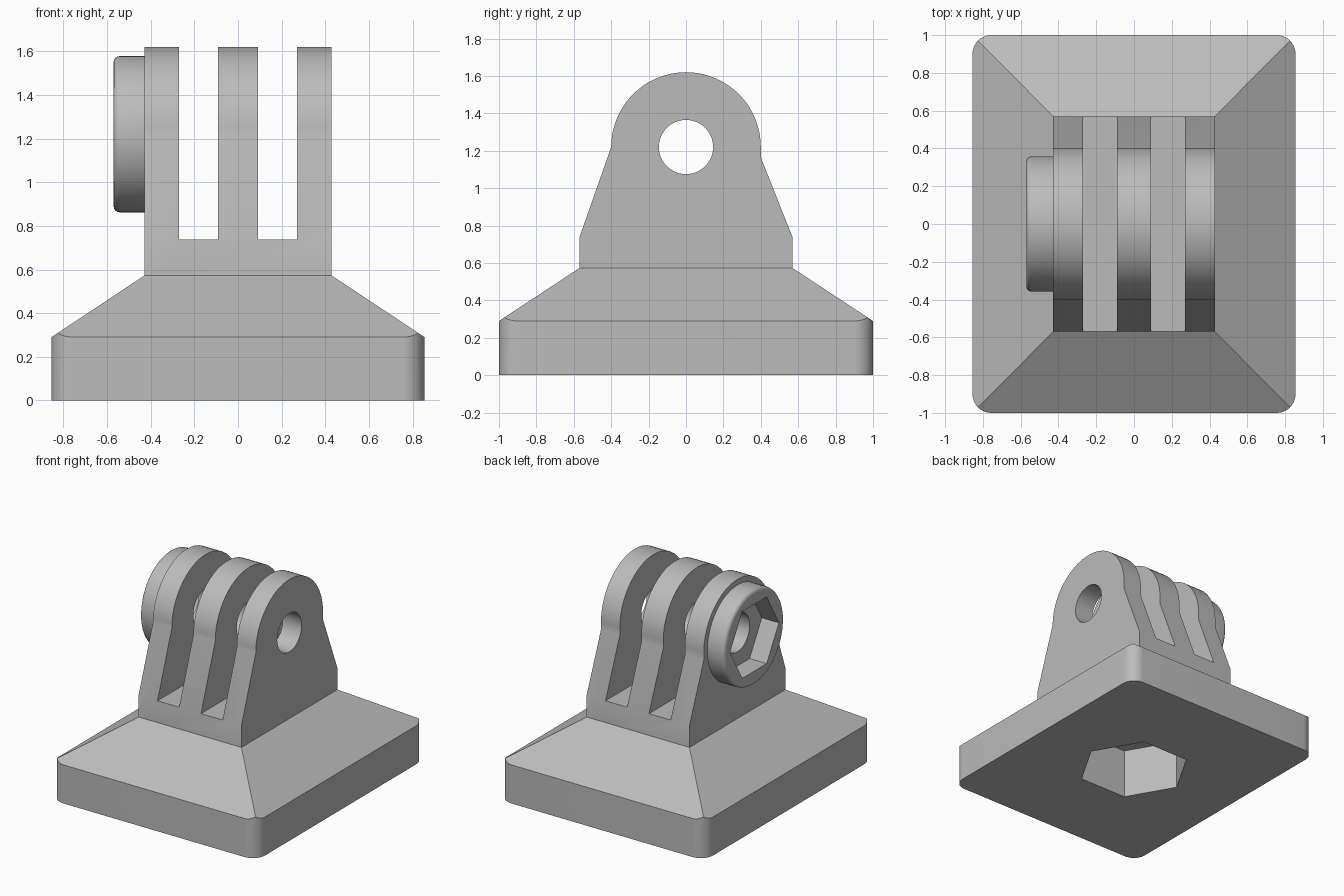
import bpy
import bmesh
from math import cos, sin, pi, radians
from mathutils import Matrix

cube = bpy.data.objects.get("Cube")
if cube:
    bpy.data.objects.remove(cube, do_unlink=True)

grey = bpy.data.materials.new("plain grey")
grey.use_nodes = True
grey.diffuse_color = (0.5, 0.5, 0.5, 1)
grey.node_tree.nodes["Principled BSDF"].inputs["Base Color"].default_value = (0.5, 0.5, 0.5, 1)

AXIS_Z = 1.22      # height of the pivot axis
NECK = 0.573       # where the mount meets the base
SLOT_Z = 0.737     # floor of the slots
FIN_X = 0.428      # half width of the mount


def add_object(name, bm):
    bmesh.ops.recalc_face_normals(bm, faces=bm.faces)
    mesh = bpy.data.meshes.new(name)
    bm.to_mesh(mesh)
    bm.free()
    mesh.materials.append(grey)
    obj = bpy.data.objects.new(name, mesh)
    bpy.context.collection.objects.link(obj)
    return obj


def box(name, size, centre):
    bm = bmesh.new()
    bmesh.ops.create_cube(bm, size=1, matrix=Matrix.Translation(centre) @ Matrix.Diagonal((*size, 1)))
    return add_object(name, bm)


def extrude_x(name, profile, x0, x1):
    """Solid from a (y, z) outline drawn out along x."""
    bm = bmesh.new()
    face = bm.faces.new([bm.verts.new((x0, y, z)) for y, z in profile])
    new = bmesh.ops.extrude_face_region(bm, geom=[face])["geom"]
    moved = [v for v in new if isinstance(v, bmesh.types.BMVert)]
    bmesh.ops.translate(bm, verts=moved, vec=(x1 - x0, 0, 0))
    return add_object(name, bm)


def circle(radius, sides, y=0, z=AXIS_Z):
    return [(y + radius * cos(2 * pi * i / sides), z + radius * sin(2 * pi * i / sides)) for i in range(sides)]


def apply_modifiers(obj):
    bpy.context.view_layer.update()
    deps = bpy.context.evaluated_depsgraph_get()
    mesh = bpy.data.meshes.new_from_object(obj.evaluated_get(deps))
    obj.modifiers.clear()
    obj.data = mesh


def boolean(obj, other, operation="DIFFERENCE"):
    mod = obj.modifiers.new("cut", "BOOLEAN")
    mod.operation, mod.solver, mod.object = operation, "EXACT", other
    apply_modifiers(obj)
    bpy.data.objects.remove(other, do_unlink=True)


def bevel(obj, width, segments, chosen):
    """Round the edges for which chosen(edge) is true."""
    bm = bmesh.new()
    bm.from_mesh(obj.data)
    edges = [e for e in bm.edges if chosen(e)]
    bmesh.ops.bevel(bm, geom=edges, offset=width, segments=segments, profile=0.5, affect="EDGES")
    bm.to_mesh(obj.data)
    bm.free()


# Base: slab with a sloping top, trimmed by a block with rounded corners
bm = bmesh.new()
rings = []
for hx, hy, z in ((0.855, 1, 0), (0.855, 1, 0.29), (FIN_X, 0.57, NECK)):
    rings.append([bm.verts.new((sx * hx, sy * hy, z)) for sx, sy in ((-1, -1), (1, -1), (1, 1), (-1, 1))])
for low, high in zip(rings, rings[1:]):
    for i in range(4):
        j = (i + 1) % 4
        bm.faces.new((low[i], low[j], high[j], high[i]))
bm.faces.new(rings[0])
bm.faces.new(rings[-1])
base = add_object("base", bm)

trim = box("corner_trim", (1.71, 2, 2), (0, 0, 0.5))
bevel(trim, 0.1, 10, lambda e: abs(e.verts[0].co.z - e.verts[1].co.z) > 1)
boolean(base, trim, "INTERSECT")

# Hexagonal pocket under the base
bm = bmesh.new()
bmesh.ops.create_cone(bm, cap_ends=True, segments=6, radius1=0.4, radius2=0.4, depth=0.76,
                      matrix=Matrix.Rotation(pi / 2, 4, "Z"))
pocket = add_object("base_pocket_cutter", bm)
if max(v.co.x for v in pocket.data.vertices) < 0.39:    # keep corners pointing left and right
    pocket.data.transform(Matrix.Rotation(pi / 6, 4, "Z"))
boolean(base, pocket)

# Mount: neck and rounded fins in one outline
dome = [(0.4 * cos(pi * i / 40), AXIS_Z + 0.4 * sin(pi * i / 40)) for i in range(41)]
outline = [(-0.57, 0.5), (0.57, 0.5), (0.57, SLOT_Z), (0.4, 1.165)] + dome + [(-0.57, SLOT_Z)]
mount = extrude_x("finned_mount", outline, -FIN_X, FIN_X)
for side in (-1, 1):
    boolean(mount, box("slot_cutter", (0.18, 2, 2), (side * 0.181, 0, SLOT_Z + 1)))
boolean(mount, extrude_x("pivot_hole_cutter", circle(0.145, 48), -1, 1))

# Nut holder: round boss with a hexagonal pocket
boss = extrude_x("nut_holder", circle(0.358, 64), -0.57, -FIN_X)
bevel(boss, 0.028, 4, lambda e: all(v.co.x < -0.56 for v in e.verts))
boolean(boss, extrude_x("nut_pocket_cutter", circle(0.29, 6), -1, 0))

# Smooth the round surfaces, keep the corners crisp
bpy.ops.object.select_all(action="DESELECT")
for obj in (base, mount, boss):
    obj.select_set(True)
bpy.context.view_layer.objects.active = base
bpy.ops.object.shade_smooth_by_angle(angle=radians(25))
